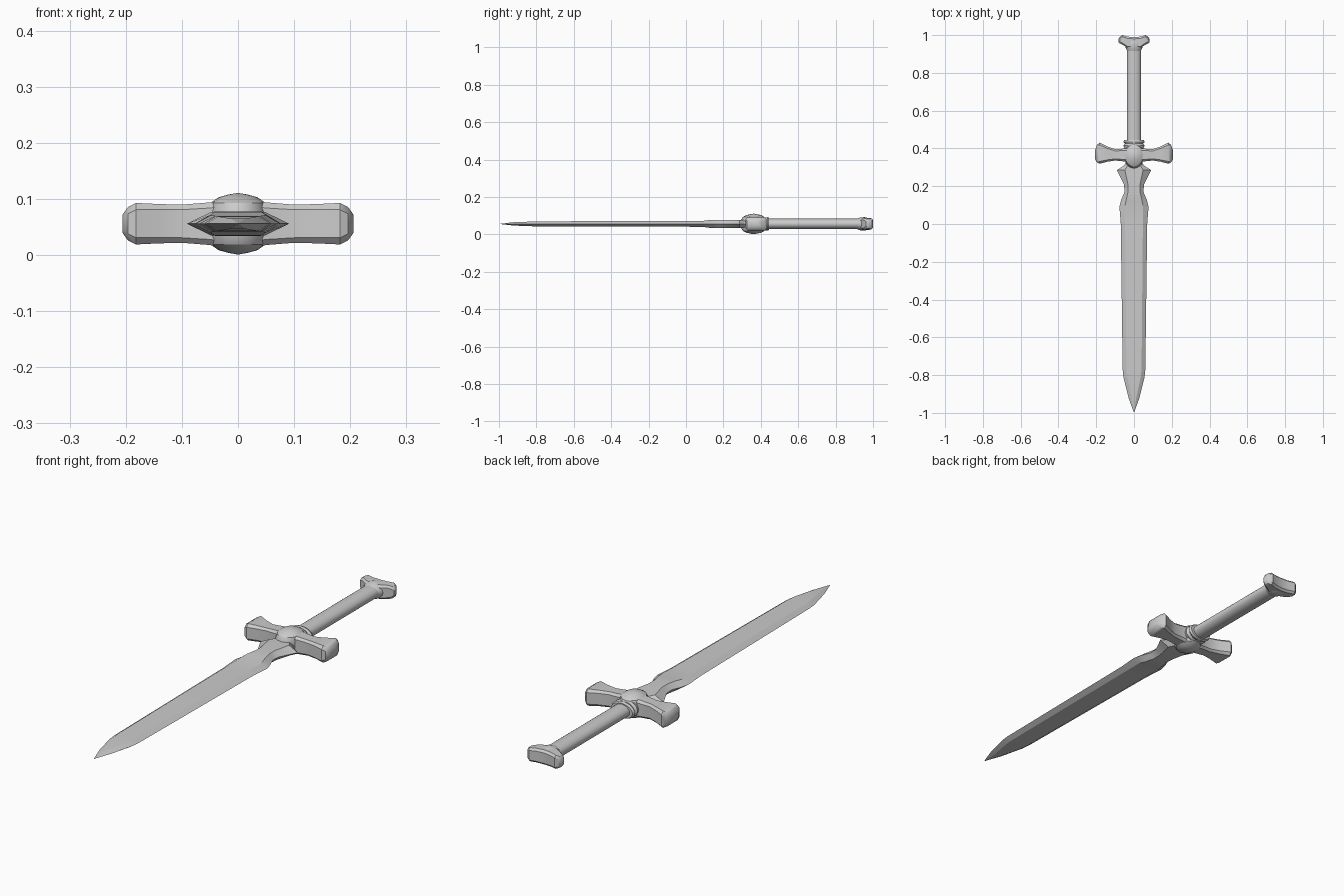
import bpy, bmesh, math

ZC = 0.056  # height of the sword's centre plane


def loft(name, rings, angle=30):
    """Skin a list of equal-length point rings, capping both ends."""
    bm = bmesh.new()
    vs = [[bm.verts.new(p) for p in r] for r in rings]
    n = len(vs[0])
    for a, b in zip(vs, vs[1:]):
        for i in range(n):
            j = (i + 1) % n
            bm.faces.new((a[i], a[j], b[j], b[i]))
    bm.faces.new(vs[0])
    bm.faces.new(vs[-1])
    bmesh.ops.remove_doubles(bm, verts=bm.verts, dist=0.0002)
    bmesh.ops.recalc_face_normals(bm, faces=bm.faces)
    me = bpy.data.meshes.new(name)
    bm.to_mesh(me)
    bm.free()
    ob = bpy.data.objects.new(name, me)
    bpy.context.collection.objects.link(ob)
    bpy.ops.object.select_all(action='DESELECT')
    bpy.context.view_layer.objects.active = ob
    ob.select_set(True)
    bpy.ops.object.shade_smooth_by_angle(angle=math.radians(angle))
    return ob


def bar_ring(x, yc, hy, hz, c):
    """Chamfered rectangle across a bar that runs along x."""
    pts = [(hy, hz - c), (hy - c, hz), (c - hy, hz), (-hy, hz - c),
           (-hy, c - hz), (c - hy, -hz), (hy - c, -hz), (hy, c - hz)]
    return [(x, yc + a, ZC + b) for a, b in pts]


def bar(name, half):
    """Bar mirrored about x = 0, from sections listed centre to end."""
    secs = [(-s[0], *s[1:]) for s in half[:0:-1]] + half
    return loft(name, [bar_ring(*s) for s in secs])


def oval_y(y, rx, rz, n=20):
    return [(rx * math.cos(math.tau * i / n), y, ZC + rz * math.sin(math.tau * i / n))
            for i in range(n)]


# blade: hexagonal section; y, half width, half flat, half thickness
blade = [(-1.0, 0.0, 0.0, 0.0), (-0.92, 0.029, 0.012, 0.009), (-0.81, 0.056, 0.036, 0.013),
         (-0.77, 0.060, 0.040, 0.014), (0.0, 0.070, 0.047, 0.015), (0.09, 0.077, 0.049, 0.016),
         (0.125, 0.069, 0.042, 0.021), (0.17, 0.050, 0.032, 0.022), (0.21, 0.053, 0.032, 0.022),
         (0.285, 0.091, 0.048, 0.021), (0.31, 0.052, 0.034, 0.020), (0.35, 0.030, 0.020, 0.018)]
loft("blade", [[(w, y, ZC), (f, y, ZC + t), (-f, y, ZC + t),
                (-w, y, ZC), (-f, y, ZC - t), (f, y, ZC - t)] for y, w, f, t in blade], 20)

# crossguard: x, y centre, half depth, half height, chamfer
bar("crossguard", [(0.0, 0.365, 0.040, 0.046, 0.012), (0.05, 0.365, 0.034, 0.038, 0.010),
                   (0.10, 0.366, 0.030, 0.034, 0.009), (0.14, 0.370, 0.040, 0.035, 0.010),
                   (0.182, 0.375, 0.056, 0.037, 0.012), (0.196, 0.372, 0.047, 0.030, 0.012),
                   (0.206, 0.367, 0.024, 0.016, 0.007)])

# domed boss on both faces of the guard: height, x radius, y radius
dome = [(0.055, 0.0, 0.0), (0.052, 0.017, 0.017), (0.047, 0.035, 0.040),
        (0.037, 0.049, 0.058), (0.020, 0.053, 0.068)]
dome += [(-h, a, b) for h, a, b in reversed(dome)]
loft("guard_boss", [[(a * math.cos(math.tau * i / 16), 0.362 + b * math.sin(math.tau * i / 16), ZC + h)
                     for i in range(16)] for h, a, b in dome])

# grip and its collar
loft("grip", [oval_y(0.38, 0.038, 0.028), oval_y(0.96, 0.038, 0.028)])
loft("grip_collar", [oval_y(y, a, b) for y, a, b in
                     [(0.40, 0.050, 0.036), (0.415, 0.056, 0.038), (0.425, 0.047, 0.034),
                      (0.435, 0.057, 0.036), (0.445, 0.052, 0.032)]])

# pommel: flared crosspiece and the collar beneath it
bar("pommel", [(0.0, 0.958, 0.031, 0.032, 0.009), (0.035, 0.962, 0.030, 0.031, 0.009),
               (0.062, 0.975, 0.025, 0.030, 0.009), (0.075, 0.974, 0.018, 0.025, 0.008),
               (0.083, 0.970, 0.007, 0.014, 0.004)])
loft("pommel_collar", [oval_y(y, a, b) for y, a, b in
                       [(0.912, 0.034, 0.027), (0.93, 0.043, 0.034),
                        (0.955, 0.052, 0.036), (0.97, 0.050, 0.032)]])
